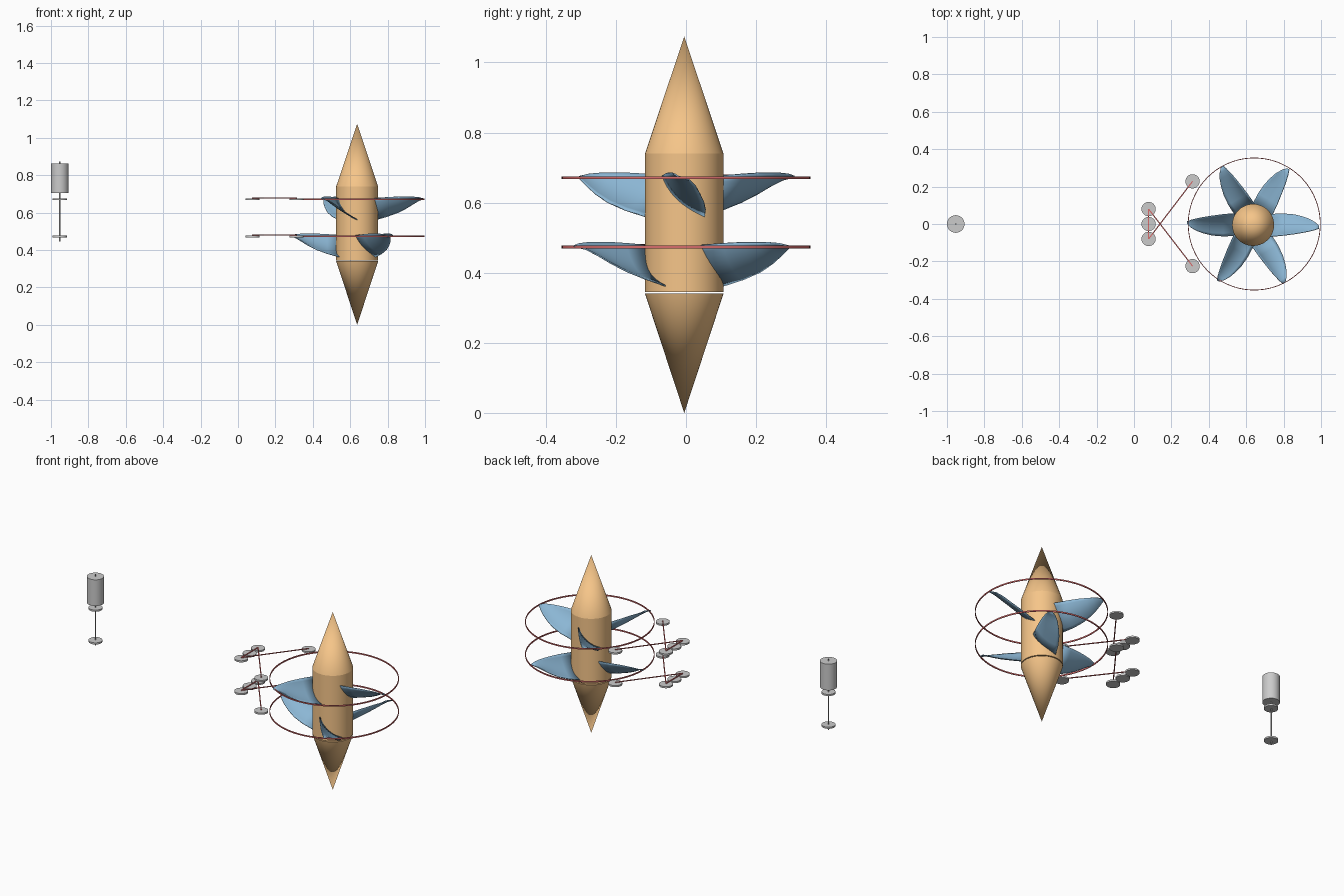
import bpy, bmesh, math
from mathutils import Vector, Matrix

if "Cube" in bpy.data.objects:
    bpy.data.objects.remove(bpy.data.objects["Cube"])

HUB = Vector((0.637, -0.005, 0))
RING = Vector((0.643, 0.0, 0))
LEVELS = {"lower": 0.473, "upper": 0.671}


def material(name, rgb):
    m = bpy.data.materials.new(name)
    m.diffuse_color = (*rgb, 1)
    m.use_nodes = True
    m.node_tree.nodes["Principled BSDF"].inputs["Base Color"].default_value = m.diffuse_color
    return m


ORANGE = material("orange", (0.92, 0.56, 0.25))
BLUE = material("blue", (0.26, 0.47, 0.66))
RED = material("red", (0.68, 0.15, 0.15))


def finish(name, mat=None):
    ob = bpy.context.object
    ob.name = name
    if mat:
        ob.data.materials.append(mat)
    bpy.ops.object.shade_smooth_by_angle(angle=math.radians(35))
    return ob


def tube(name, x, y, z0, z1, r0, r1=None, mat=None, sides=48):
    r1 = r0 if r1 is None else r1
    bpy.ops.mesh.primitive_cone_add(vertices=sides, radius1=r0, radius2=r1, depth=z1 - z0,
                                    location=(x, y, (z0 + z1) / 2))
    return finish(name, mat)


def mesh_object(name, bm, mat):
    me = bpy.data.meshes.new(name)
    bmesh.ops.recalc_face_normals(bm, faces=bm.faces)
    bm.to_mesh(me)
    bm.free()
    ob = bpy.data.objects.new(name, me)
    bpy.context.collection.objects.link(ob)
    me.materials.append(mat)
    return ob


def drive_ring(name, z, radius=0.355, thick=0.004, height=0.008, sides=96):
    bm = bmesh.new()
    prof = [(radius, -1), (radius, 1), (radius - thick, 1), (radius - thick, -1)]
    loops = []
    for i in range(sides):
        a = 2 * math.pi * i / sides
        loops.append([bm.verts.new((RING.x + r * math.cos(a), RING.y + r * math.sin(a), z + s * height / 2))
                      for r, s in prof])
    for i in range(sides):
        p, q = loops[i], loops[(i + 1) % sides]
        for j in range(4):
            k = (j + 1) % 4
            bm.faces.new((p[j], q[j], q[k], p[k]))
    ob = mesh_object(name, bm, RED)
    for f in ob.data.polygons:
        f.use_smooth = abs(f.normal.z) < 0.5
    return ob


# Blade sections: radius, upper edge (t, z), lower edge (t, z), camber
SECTIONS = [
    (0.090, -0.062, 0.003, 0.058, -0.115, 0.022),
    (0.160, -0.056, 0.008, 0.061, -0.095, 0.019),
    (0.220, -0.048, 0.011, 0.056, -0.073, 0.015),
    (0.265, -0.041, 0.011, 0.045, -0.050, 0.011),
    (0.300, -0.034, 0.010, 0.033, -0.028, 0.007),
    (0.330, -0.027, 0.007, 0.016, -0.010, 0.003),
    (0.353, -0.019, 0.001, -0.005, -0.002, 0.0),
]


def blade(name, z, angle, steps=10):
    bm = bmesh.new()
    turn = Matrix.Translation((HUB.x, HUB.y, z)) @ Matrix.Rotation(math.radians(angle), 4, 'Z')
    rows = []
    for r, ta, za, tb, zb, camber in SECTIONS:
        row = []
        for i in range(steps + 1):
            u = i / steps
            sag = camber * 4 * u * (1 - u)
            p = Vector((r, ta + (tb - ta) * u - sag * 0.7, za + (zb - za) * u - sag * 0.7))
            row.append(bm.verts.new(turn @ p))
        rows.append(row)
    for p, q in zip(rows, rows[1:]):
        for i in range(steps):
            bm.faces.new((p[i], q[i], q[i + 1], p[i + 1]))
    ob = mesh_object(name, bm, BLUE)
    for f in ob.data.polygons:
        f.use_smooth = True
    mod = ob.modifiers.new("thickness", 'SOLIDIFY')
    mod.thickness = 0.004
    mod.offset = 0
    return ob


def belt(name, a, b, z, width=0.006, height=0.004):
    d = Vector(b) - Vector(a)
    bpy.ops.mesh.primitive_cube_add(size=1, location=((a[0] + b[0]) / 2, (a[1] + b[1]) / 2, z),
                                    rotation=(0, 0, math.atan2(d.y, d.x)))
    bpy.context.object.scale = (d.length, width, height)
    bpy.context.object.name = name
    bpy.context.object.data.materials.append(RED)


# Spindle body: cylinder with a cone at each end
tube("tail_cone", HUB.x, HUB.y, 0.0, 0.340, 0.0, 0.112, ORANGE)
tube("hub_cylinder", HUB.x, HUB.y, 0.345, 0.740, 0.112, None, ORANGE)
tube("nose_cone", HUB.x, HUB.y, 0.740, 1.074, 0.112, 0.0, ORANGE)

# Motor and its drive shaft
MOTOR_X = -0.953
tube("motor", MOTOR_X, 0, 0.705, 0.863, 0.047)
tube("motor_shaft", MOTOR_X, 0, 0.445, 0.874, 0.004, sides=16)

# Pulleys, belts, rings and blades on both levels
PULLEYS = {"front": (0.078, -0.08), "middle": (0.078, 0.0), "back": (0.078, 0.08),
           "ring_front": (0.313, -0.225), "ring_back": (0.313, 0.228), "motor": (MOTOR_X, 0.0)}
for level, z in LEVELS.items():
    for key, (x, y) in PULLEYS.items():
        tube(f"{level}_{key}_pulley", x, y, z - 0.005, z + 0.005, 0.038, sides=32)
    for a, b in (("ring_back", "front"), ("ring_front", "back"), ("front", "back")):
        belt(f"{level}_{a}_{b}_belt", PULLEYS[a], PULLEYS[b], z + 0.007)
    drive_ring(f"{level}_drive_ring", z)
    start = 0 if level == "upper" else 60
    for i in range(3):
        blade(f"{level}_blade_{i + 1}", z + 0.003, start + 120 * i)
